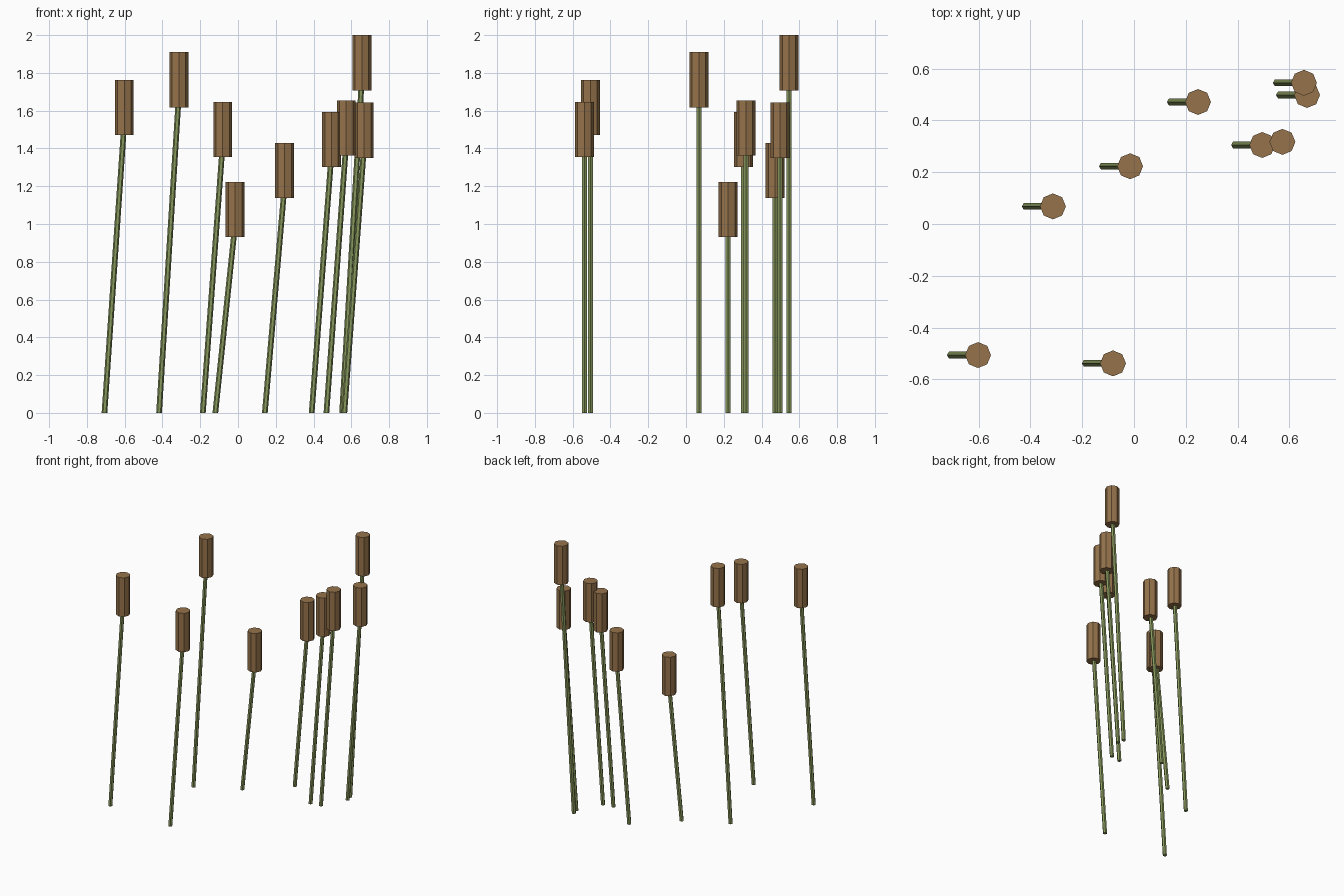
import bpy, bmesh, math
from mathutils import Matrix

if "Cube" in bpy.data.objects:
    bpy.data.objects.remove(bpy.data.objects["Cube"])

HEAD_R, HEAD_H = 0.05, 0.292
STEM_R, LEAN, EMBED = 0.015, 0.105, 0.07

# Head centre x, y and head underside z for each reed
REEDS = [
    (-0.602, -0.506, 1.47),
    (-0.313, 0.068, 1.618),
    (-0.081, -0.538, 1.355),
    (-0.015, 0.223, 0.93),
    (0.247, 0.471, 1.138),
    (0.495, 0.305, 1.302),
    (0.573, 0.317, 1.362),
    (0.668, 0.498, 1.35),
    (0.656, 0.545, 1.708),
]


def material(name, color):
    mat = bpy.data.materials.new(name)
    mat.diffuse_color = (*color, 1)
    mat.use_nodes = True
    mat.node_tree.nodes["Principled BSDF"].inputs["Base Color"].default_value = mat.diffuse_color
    return mat


def prism(name, sides, radius, height, location, mat, lean=0.0):
    """Upright prism with corners on the x axis, its top shifted along +x by lean."""
    bm = bmesh.new()
    bmesh.ops.create_cone(bm, cap_ends=True, segments=sides, radius1=radius,
                          radius2=radius, depth=height,
                          matrix=Matrix.Translation((0, 0, height / 2))
                          @ Matrix.Rotation(math.pi / 2, 4, 'Z'))
    for v in bm.verts:
        v.co.x += lean * v.co.z / height
    mesh = bpy.data.meshes.new(name)
    bm.to_mesh(mesh)
    bm.free()
    mesh.materials.append(mat)
    obj = bpy.data.objects.new(name, mesh)
    obj.location = location
    bpy.context.collection.objects.link(obj)
    return obj


green = material("reed_green", (0.25, 0.32, 0.11))
brown = material("seed_brown", (0.30, 0.17, 0.07))

for i, (x, y, z) in enumerate(REEDS, 1):
    # Leaning six-sided stem, ending inside the head
    prism(f"reed_stem_{i}", 6, STEM_R, z + EMBED, (x - LEAN, y, 0), green, LEAN)
    # Upright eight-sided seed head
    prism(f"seed_head_{i}", 8, HEAD_R, HEAD_H, (x, y, z), brown)
